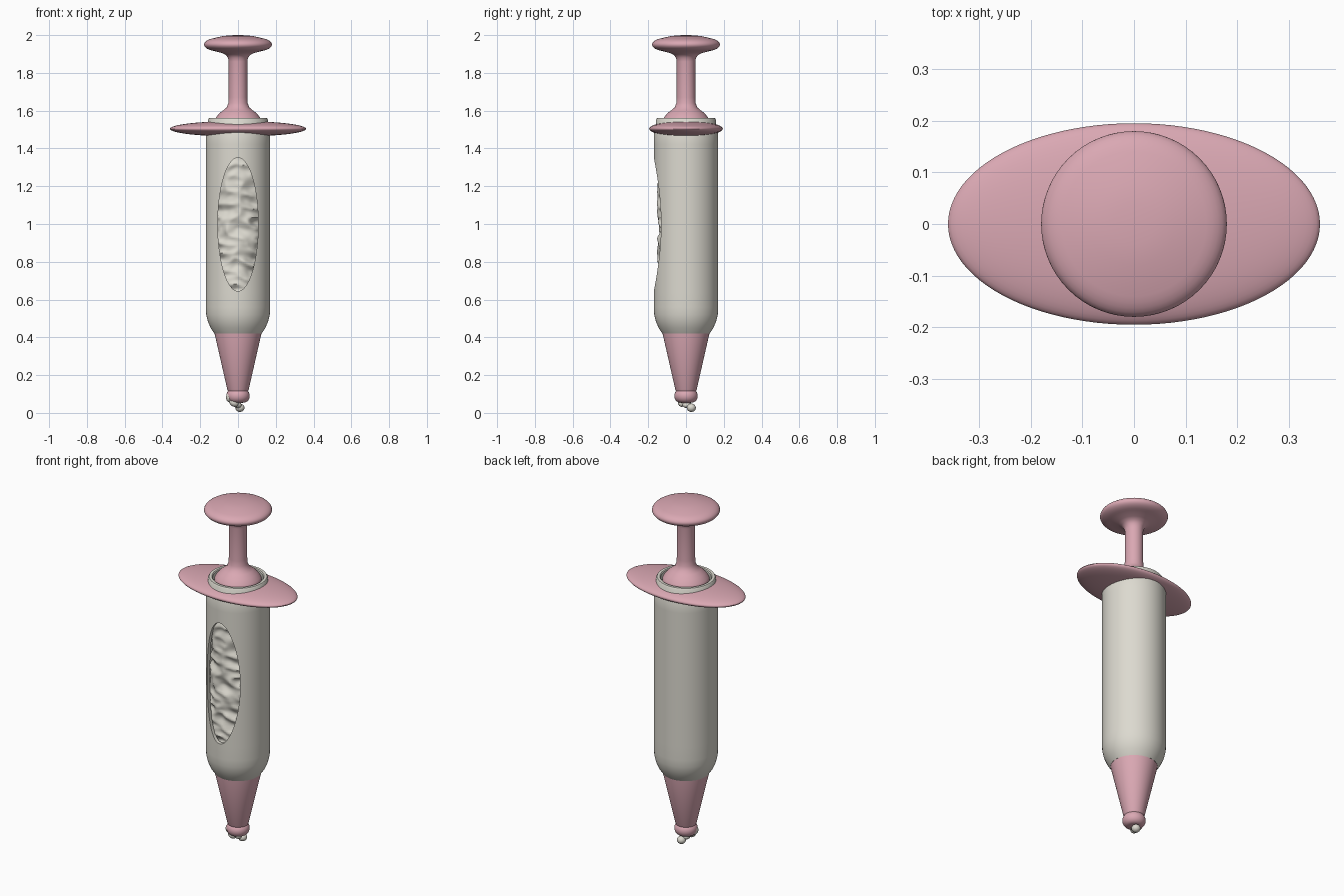
import bpy
import bmesh
import math
from mathutils import Matrix, Vector, noise

if "Cube" in bpy.data.objects:
    bpy.data.objects.remove(bpy.data.objects["Cube"], do_unlink=True)


def material(name, rgb):
    mat = bpy.data.materials.new(name)
    mat.use_nodes = True
    mat.diffuse_color = (*rgb, 1)
    mat.node_tree.nodes["Principled BSDF"].inputs["Base Color"].default_value = (*rgb, 1)
    return mat


PINK = material("dusty pink", (0.70, 0.39, 0.45))
WHITE = material("off white", (0.72, 0.70, 0.63))


def add_object(name, bm, mat):
    bmesh.ops.recalc_face_normals(bm, faces=bm.faces)
    mesh = bpy.data.meshes.new(name)
    bm.to_mesh(mesh)
    bm.free()
    mesh.materials.append(mat)
    obj = bpy.data.objects.new(name, mesh)
    bpy.context.collection.objects.link(obj)
    return obj


def smooth(obj, angle=40):
    bpy.ops.object.select_all(action="DESELECT")
    obj.select_set(True)
    bpy.context.view_layer.objects.active = obj
    bpy.ops.object.shade_smooth_by_angle(angle=math.radians(angle))


def lathe(name, profile, mat, segments=64, closed=False):
    """Spin (radius, height) points round the z axis."""
    bm = bmesh.new()
    verts = [bm.verts.new((r, 0, z)) for r, z in profile]
    pairs = list(zip(verts, verts[1:]))
    if closed:
        pairs.append((verts[-1], verts[0]))
    edges = [bm.edges.new(p) for p in pairs]
    bmesh.ops.spin(bm, geom=verts + edges, axis=(0, 0, 1), cent=(0, 0, 0),
                   angle=math.tau, steps=segments, use_duplicate=False)
    bmesh.ops.remove_doubles(bm, verts=bm.verts, dist=1e-5)
    return add_object(name, bm, mat)


def arc(r, z, rr, rz, start, end, steps=12):
    """Elliptical arc points for a profile, angles in degrees."""
    angles = [math.radians(start + (end - start) * i / steps) for i in range(steps + 1)]
    return [(r + rr * math.cos(a), z + rz * math.sin(a)) for a in angles]


def ellipsoid(name, centre, size, mat, tilt=0, u=32, v=16):
    bm = bmesh.new()
    matrix = (Matrix.Translation(centre) @ Matrix.Rotation(tilt, 4, "Y")
              @ Matrix.Diagonal((*size, 1)))
    bmesh.ops.create_uvsphere(bm, u_segments=u, v_segments=v, radius=1, matrix=matrix)
    return add_object(name, bm, mat)


def cylinder(name, matrix, depth, mat):
    bm = bmesh.new()
    bmesh.ops.create_cone(bm, cap_ends=True, segments=96, radius1=1, radius2=1,
                          depth=depth, matrix=matrix)
    return add_object(name, bm, mat)


def cut(obj, cutter):
    """Subtract the cutter, then throw it away."""
    mod = obj.modifiers.new("cut", "BOOLEAN")
    mod.operation = "DIFFERENCE"
    mod.solver = "EXACT"
    mod.object = cutter
    bpy.context.view_layer.update()
    graph = bpy.context.evaluated_depsgraph_get()
    mesh = bpy.data.meshes.new_from_object(obj.evaluated_get(graph))
    obj.modifiers.clear()
    obj.data = mesh
    bpy.data.objects.remove(cutter, do_unlink=True)


# Hollow barrel with a rounded shoulder and a stepped top rim
outer = [(0.125, 0.42), (0.145, 0.45), (0.160, 0.485), (0.168, 0.52), (0.17, 0.56)]
outer += [(0.17, 0.56 + 0.94 * i / 12) for i in range(1, 13)]
outer += [(0.160, 1.52), (0.158, 1.553), (0.153, 1.56), (0.138, 1.56), (0.134, 1.555)]
inner = [(0.134, 1.52), (0.150, 1.49), (0.150, 0.56), (0.11, 0.43)]
barrel = lathe("barrel", outer + inner, WHITE, 96, closed=True)

# Oval window through the front wall
window = cylinder("window_cutter", Matrix.Translation((0, -0.2, 0.998))
                  @ Matrix.Rotation(math.pi / 2, 4, "X")
                  @ Matrix.Diagonal((0.107, 0.353, 1, 1)), 0.3, WHITE)
cut(barrel, window)
smooth(barrel, 35)

# Rumpled cream filling seen through the window
rows = 110
cream = lathe("cream_filling", [(0.001, 0.5)] + [(0.14, 0.5 + 0.95 * i / rows) for i in range(rows + 1)]
              + [(0.001, 1.45)], WHITE, 96)
for v in cream.data.vertices:
    radius = math.hypot(v.co.x, v.co.y)
    if radius > 0.1:
        slant = v.co.z + 0.25 * abs(v.co.x)
        fold = noise.noise(Vector((v.co.x * 9, v.co.y * 9, slant * 15)))
        detail = noise.noise(Vector((v.co.x * 22, v.co.y * 22 + 5, slant * 30)))
        bump = 0.022 * (0.6 - 1.6 * abs(fold)) + 0.007 * detail
        scale = min(0.157, 0.14 + bump) / radius
        v.co.x *= scale
        v.co.y *= scale
smooth(cream, 60)

# Oval finger flange with a hole for the barrel mouth
flange = ellipsoid("finger_flange", (0, 0, 1.504), (0.36, 0.195, 0.041), PINK, u=96, v=32)
cut(flange, cylinder("flange_cutter", Matrix.Translation((0, 0, 1.5))
                     @ Matrix.Diagonal((0.145, 0.145, 1, 1)), 0.3, PINK))
smooth(flange)

# Plunger: seal with a domed top, stem, flared neck and thumb disc
plunger = [(0, 1.46), (0.125, 1.46), (0.125, 1.55), (0.118, 1.562), (0.10, 1.585),
           (0.078, 1.602), (0.06, 1.617), (0.051, 1.64), (0.049, 1.67),
           (0.049, 1.86), (0.053, 1.88), (0.065, 1.896), (0.085, 1.905)]
plunger += arc(0.10, 1.95, 0.08, 0.036, -70, 60)
plunger += [(0.115, 1.987), (0.08, 1.995), (0.04, 1.999), (0, 2.0)]
smooth(lathe("plunger", plunger, PINK))

# Tapered nozzle with a beaded tip
nozzle = [(0, 0.43), (0.124, 0.43), (0.124, 0.42), (0.057, 0.125)]
nozzle += arc(0.03, 0.09, 0.032, 0.036, 45, -90) + [(0, 0.05)]
smooth(lathe("nozzle", nozzle, PINK))

# Cream squeezed out at the tip
blobs = [((-0.045, -0.015, 0.082), (0.018, 0.024, 0.026), 0.0),
         ((-0.022, -0.022, 0.054), (0.026, 0.021, 0.020), 0.6),
         ((-0.005, 0.005, 0.044), (0.024, 0.024, 0.018), 0.3),
         ((0.010, 0.028, 0.027), (0.024, 0.024, 0.022), 0.0)]
for i, (centre, size, tilt) in enumerate(blobs):
    smooth(ellipsoid(f"cream_drop_{i + 1}", centre, size, WHITE, tilt))
